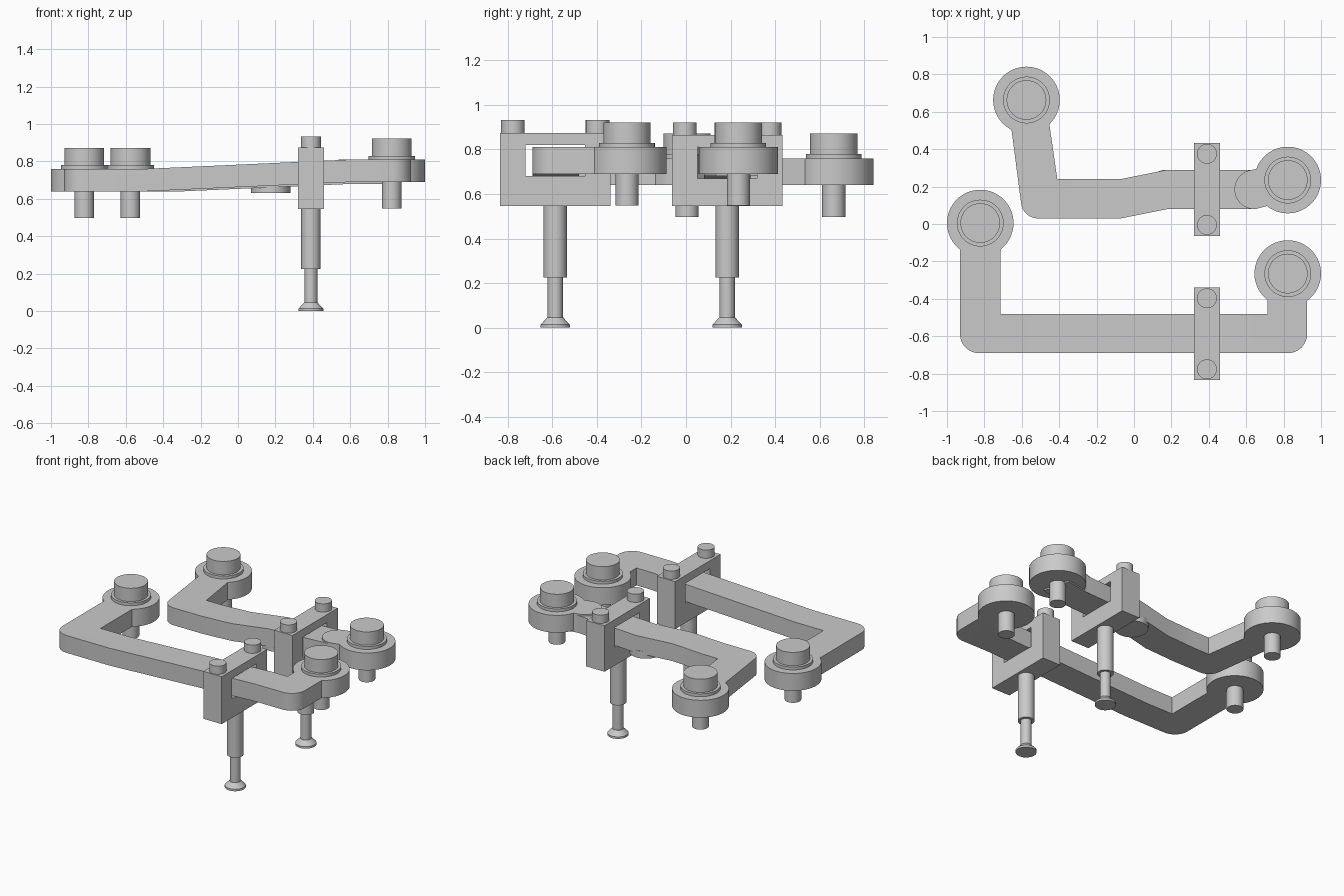
import bpy, bmesh, math
from mathutils import Vector

cube = bpy.data.objects.get("Cube")
if cube:
    bpy.data.objects.remove(cube)

steel = bpy.data.materials.new("plain_grey")
steel.use_nodes = True
GREY = (0.59, 0.59, 0.59, 1)
steel.diffuse_color = GREY
steel.node_tree.nodes["Principled BSDF"].inputs["Base Color"].default_value = GREY


def finish(name, bm):
    bmesh.ops.recalc_face_normals(bm, faces=bm.faces)
    mesh = bpy.data.meshes.new(name)
    bm.to_mesh(mesh)
    bm.free()
    mesh.materials.append(steel)
    obj = bpy.data.objects.new(name, mesh)
    bpy.context.collection.objects.link(obj)
    bpy.ops.object.select_all(action='DESELECT')
    obj.select_set(True)
    bpy.context.view_layer.objects.active = obj
    bpy.ops.object.shade_smooth_by_angle(angle=math.radians(30))


def lathe(name, x, y, profile, sides=48):
    """Stack of (radius, z) rings turned about a vertical axis."""
    bm = bmesh.new()
    rings = []
    for r, z in profile:
        angles = [2 * math.pi * i / sides for i in range(sides)]
        rings.append([bm.verts.new((x + r * math.cos(a), y + r * math.sin(a), z)) for a in angles])
    for low, high in zip(rings, rings[1:]):
        for i in range(sides):
            j = (i + 1) % sides
            bm.faces.new((low[i], low[j], high[j], high[i]))
    bm.faces.new(rings[0])
    bm.faces.new(rings[-1])
    finish(name, bm)


def rounded(points):
    """Outline from (x, y, corner radius) points."""
    out = []
    for i, (x, y, r) in enumerate(points):
        p = Vector((x, y))
        if not r:
            out.append(p)
            continue
        a = (Vector(points[i - 1][:2]) - p).normalized()
        b = (Vector(points[(i + 1) % len(points)][:2]) - p).normalized()
        half = a.angle(b) / 2
        centre = p + (a + b).normalized() * r / math.sin(half)
        start = p + a * r / math.tan(half) - centre
        end = p + b * r / math.tan(half) - centre
        for k in range(9):
            out.append(centre + start.lerp(end, k / 8).normalized() * r)
    return out


def plate(name, outline, z0, z1, ramp=()):
    """Extruded outline whose height is raised along x by (x, lift) stops."""
    bm = bmesh.new()
    bm.faces.new([bm.verts.new((p[0], p[1], z0)) for p in outline])
    for x, lift in ramp:
        bmesh.ops.bisect_plane(bm, geom=bm.verts[:] + bm.edges[:] + bm.faces[:],
                               plane_co=(x, 0, 0), plane_no=(1, 0, 0))
    geom = bmesh.ops.extrude_face_region(bm, geom=bm.faces[:])["geom"]
    for v in geom:
        if isinstance(v, bmesh.types.BMVert):
            v.co.z = z1
    if ramp:
        (xa, la), (xb, lb) = ramp
        for v in bm.verts:
            t = min(max((v.co.x - xa) / (xb - xa), 0), 1)
            v.co.z += la + (lb - la) * t
    finish(name, bm)


def wheel(name, x, y, z):
    """Round end of an arm with its washer, knob and lower pin."""
    lathe(name + "_hub", x, y, [(0.178, z), (0.178, z + 0.12)], 64)
    lathe(name + "_washer", x, y, [(0.125, z + 0.115), (0.125, z + 0.14)])
    lathe(name + "_knob", x, y, [(0.106, z + 0.13), (0.106, z + 0.232)])
    lathe(name + "_pin", x, y, [(0.052, z - 0.142), (0.052, z + 0.01)], 32)


def clamp(name, y, top):
    """Windowed block with two bolts, on a telescopic leg with a foot."""
    x, bottom = 0.39, 0.547
    bm = bmesh.new()
    outer = [(-0.248, bottom), (0.248, bottom), (0.248, top), (-0.248, top)]
    inner = [(-0.133, top - 0.195), (0.133, top - 0.195), (0.133, top - 0.055), (-0.133, top - 0.055)]
    loops = [[bm.verts.new((x + dx, y + py, pz)) for py, pz in pts]
             for dx in (-0.07, 0.07) for pts in (outer, inner)]
    for a, b in ((0, 1), (2, 3), (0, 2), (1, 3)):
        for i in range(4):
            j = (i + 1) % 4
            bm.faces.new((loops[a][i], loops[a][j], loops[b][j], loops[b][i]))
    finish(name + "_clamp", bm)
    for side, dy in (("front", -0.19), ("back", 0.19)):
        lathe(f"{name}_clamp_bolt_{side}", x, y + dy, [(0.053, top - 0.01), (0.053, top + 0.057)], 32)
    lathe(name + "_leg_upper", x, y, [(0.052, 0.225), (0.052, bottom + 0.01)], 32)
    lathe(name + "_leg_lower", x, y, [(0.034, 0.03), (0.034, 0.235)], 32)
    lathe(name + "_foot", x, y, [(0.066, 0), (0.066, 0.014), (0.036, 0.045)], 32)


# Front arm: wide U with rounded outer corners
plate("front_arm", rounded([
    (-0.93, -0.69, 0.1), (0.925, -0.69, 0.1), (0.925, -0.3, 0), (0.715, -0.3, 0),
    (0.715, -0.48, 0), (-0.715, -0.48, 0), (-0.715, -0.05, 0), (-0.93, -0.05, 0)]),
    0.64, 0.76, [(-0.5, 0), (0.6, 0.05)])

# Back arm: cranked bar with a slanted end
plate("back_arm", rounded([
    (-0.593, 0.03, 0.09), (-0.07, 0.03, 0), (0.18, 0.08, 0), (0.65, 0.08, 0),
    (0.65, 0.29, 0), (0.18, 0.29, 0), (-0.07, 0.24, 0), (-0.41, 0.24, 0),
    (-0.465, 0.62, 0), (-0.67, 0.62, 0)]),
    0.64, 0.76, [(-0.3, 0), (0.65, 0.042)])
lathe("back_arm_lower_pivot", 0.175, 0.185, [(0.105, 0.63), (0.105, 0.68)])

# Neck: round end lying on the bar, reaching out to the back left wheel
arc = [math.radians(100 + 11 * k) for k in range(17)]
plate("back_arm_neck", [(0.642 + 0.105 * math.cos(a), 0.185 + 0.105 * math.sin(a)) for a in arc]
      + [(0.85, 0.134), (0.80, 0.32)], 0.68, 0.81)

# Wheels at the four arm ends
wheel("front_right", -0.822, 0.005, 0.64)
wheel("back_right", -0.575, 0.663, 0.64)
wheel("front_left", 0.822, -0.265, 0.69)
wheel("back_left", 0.822, 0.235, 0.69)

# Clamps and legs
clamp("front", -0.587, 0.875)
clamp("back", 0.185, 0.865)
